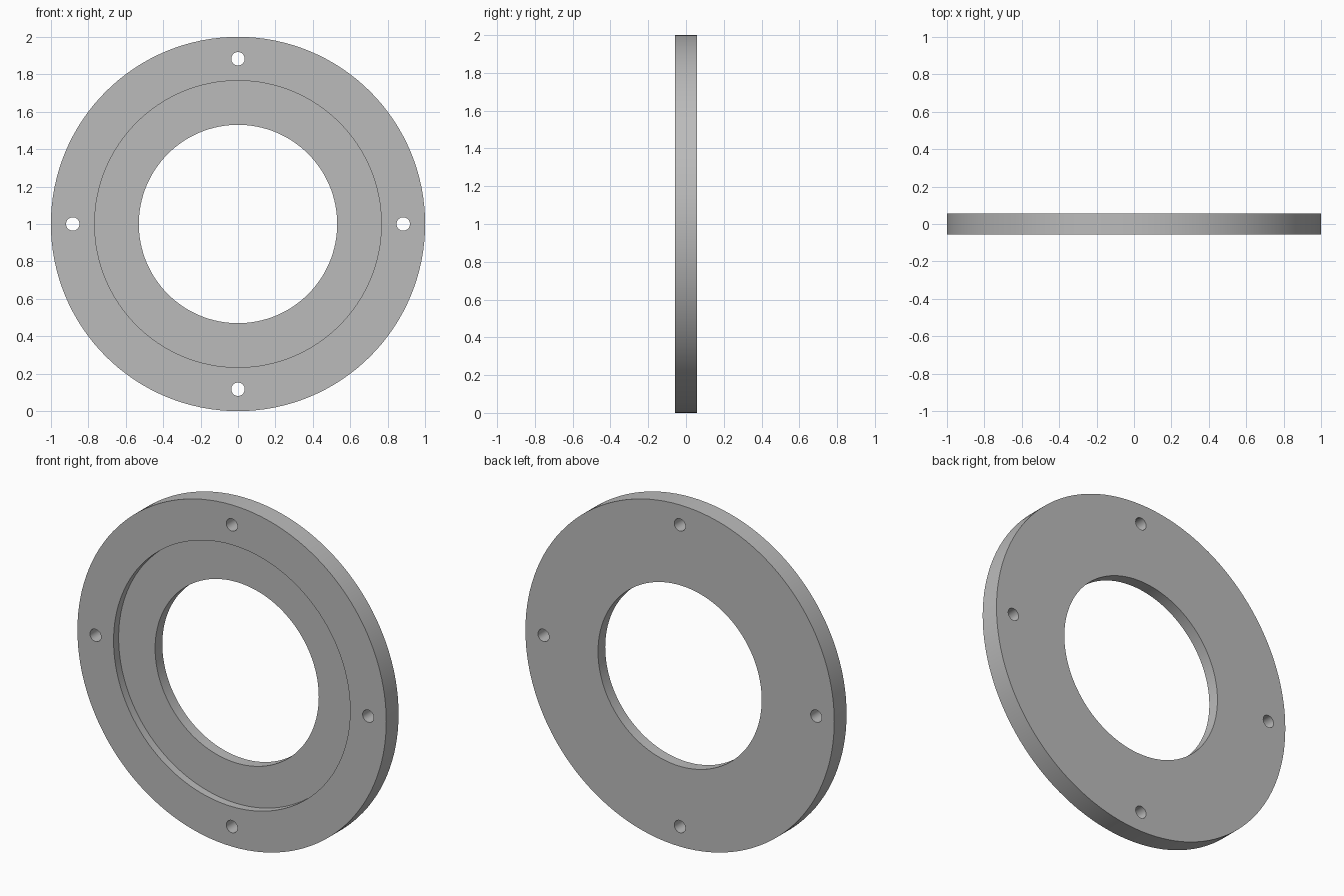
import bpy
from math import radians, cos, sin, pi
from mathutils import Matrix

default = bpy.data.objects.get("Cube")
if default:
    bpy.data.objects.remove(default, do_unlink=True)

OUTER, RECESS, BORE = 1.0, 0.766, 0.53
HALF, FLOOR = 0.057, -0.01       # half thickness, y of the recess floor
HOLE, BOLT_CIRCLE = 0.036, 0.883
CENTRE = Matrix.Translation((0, 0, 1))

grey = bpy.data.materials.new("plain grey")
grey.use_nodes = True
colour = (0.5, 0.5, 0.5, 1)
grey.diffuse_color = colour
grey.node_tree.nodes["Principled BSDF"].inputs["Base Color"].default_value = colour


def lathe(name, profile, steps):
    """Turn a closed (radius, y) profile about the y axis."""
    verts, faces, n = [], [], len(profile)
    for i in range(steps):
        a = 2 * pi * i / steps
        verts += [(r * cos(a), y, r * sin(a)) for r, y in profile]
        j = (i + 1) % steps
        for k in range(n):
            m = (k + 1) % n
            faces.append((i * n + k, i * n + m, j * n + m, j * n + k))
    mesh = bpy.data.meshes.new(name)
    mesh.from_pydata(verts, [], faces)
    mesh.transform(CENTRE)
    obj = bpy.data.objects.new(name, mesh)
    bpy.context.collection.objects.link(obj)
    return obj


# Flange ring with a stepped recess on the front
ring = lathe("flange_ring", [(OUTER, -HALF), (OUTER, HALF), (BORE, HALF),
                             (BORE, FLOOR), (RECESS, FLOOR), (RECESS, -HALF)], 128)
ring.data.materials.append(grey)
bpy.context.view_layer.objects.active = ring
ring.select_set(True)
bpy.ops.object.mode_set(mode='EDIT')
bpy.ops.mesh.select_all(action='SELECT')
bpy.ops.mesh.normals_make_consistent(inside=False)
bpy.ops.object.mode_set(mode='OBJECT')

# Four bolt holes through the rim
for i in range(4):
    a = i * pi / 2
    bpy.ops.mesh.primitive_cylinder_add(
        vertices=32, radius=HOLE, depth=4 * HALF, rotation=(radians(90), 0, 0),
        location=(BOLT_CIRCLE * cos(a), 0, 1 + BOLT_CIRCLE * sin(a)))
    cutter = bpy.context.object
    cutter.name = f"bolt_hole_cutter_{i + 1}"
    cutter.data.materials.append(grey)
    cutter.hide_render = True
    cut = ring.modifiers.new(f"bolt_hole_{i + 1}", 'BOOLEAN')
    cut.operation = 'DIFFERENCE'
    cut.solver = 'EXACT'
    cut.object = cutter

# Bake the holes, then drop the cutters
bpy.ops.object.select_all(action='DESELECT')
ring.select_set(True)
bpy.context.view_layer.objects.active = ring
for mod in list(ring.modifiers):
    cutter = mod.object
    bpy.ops.object.modifier_apply(modifier=mod.name)
    bpy.data.objects.remove(cutter, do_unlink=True)
bpy.ops.object.shade_smooth_by_angle(angle=radians(30))
